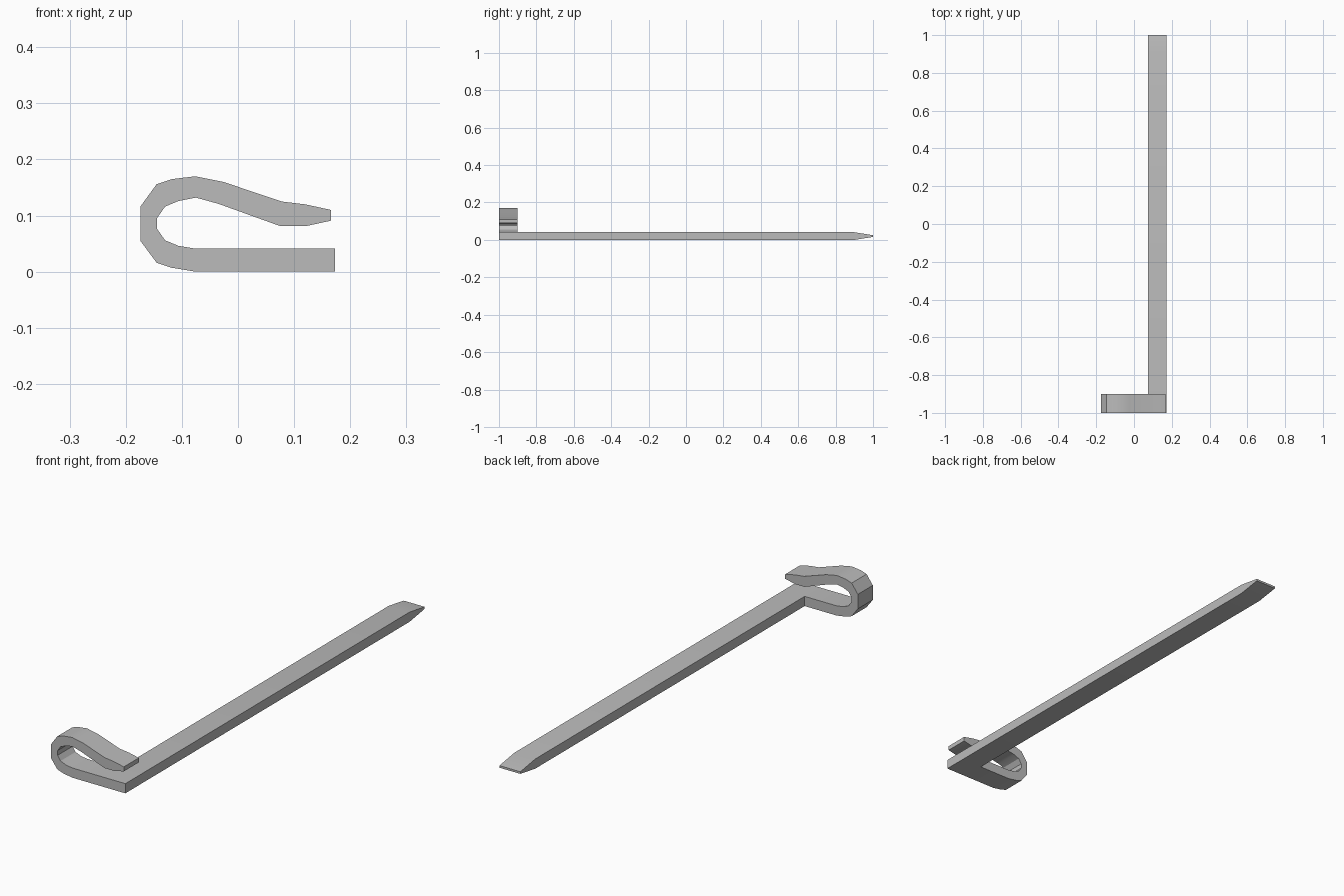
import bpy, bmesh, math

cube = bpy.data.objects.get("Cube")
if cube:
    bpy.data.objects.remove(cube, do_unlink=True)

steel = bpy.data.materials.new("grey_steel")
steel.use_nodes = True
GREY = (0.5, 0.5, 0.5, 1.0)
steel.diffuse_color = GREY
steel.node_tree.nodes["Principled BSDF"].inputs["Base Color"].default_value = GREY

LEFT, RIGHT, THICK = 0.075, 0.173, 0.041
FRONT, BACK = -1.0, -0.9
bm = bmesh.new()


def sweep(sections, cap_start, cap_end, skip=()):
    """Skin a row of four-cornered sections; skip holds (segment, side) gaps."""
    rings = [[bm.verts.new(p) for p in s] for s in sections]
    for i, (a, b) in enumerate(zip(rings, rings[1:])):
        for k in range(4):
            if (i, k) not in skip:
                n = (k + 1) % 4
                bm.faces.new((a[k], a[n], b[n], b[k]))
    if cap_start:
        bm.faces.new(rings[0])
    if cap_end:
        bm.faces.new(rings[-1])


# Long flat shaft with a wedge tip, open where the clip joins its side
def shaft_section(y, low, high):
    return [(LEFT, y, low), (RIGHT, y, low), (RIGHT, y, high), (LEFT, y, high)]


sweep([shaft_section(FRONT, 0, THICK), shaft_section(BACK, 0, THICK),
       shaft_section(0.9, 0, THICK), shaft_section(1.0, 0.016, 0.025)],
      True, True, skip={(0, 3)})

# Curled spring clip: outer and inner rails in x and z
outer = [(LEFT, 0), (-0.075, 0), (-0.118, 0.007), (-0.145, 0.016),
         (-0.174, 0.055), (-0.174, 0.116), (-0.145, 0.156), (-0.118, 0.165),
         (-0.076, 0.17), (-0.026, 0.16), (0.078, 0.125), (0.12, 0.12), (0.166, 0.11)]
inner = [(LEFT, THICK), (-0.075, THICK), (-0.106, 0.046), (-0.13, 0.056),
         (-0.144, 0.076), (-0.144, 0.096), (-0.13, 0.116), (-0.106, 0.126),
         (-0.075, 0.132), (-0.035, 0.121), (0.076, 0.081), (0.12, 0.081), (0.166, 0.091)]
sweep([[(ox, FRONT, oz), (ox, BACK, oz), (ix, BACK, iz), (ix, FRONT, iz)]
       for (ox, oz), (ix, iz) in zip(outer, inner)], False, True)

# Weld the clip root to the shaft
bmesh.ops.remove_doubles(bm, verts=bm.verts, dist=0.0005)
bmesh.ops.recalc_face_normals(bm, faces=bm.faces)
mesh = bpy.data.meshes.new("clip_pin")
bm.to_mesh(mesh)
bm.free()
mesh.materials.append(steel)
pin = bpy.data.objects.new("clip_pin", mesh)
bpy.context.collection.objects.link(pin)

bpy.ops.object.select_all(action="DESELECT")
pin.select_set(True)
bpy.context.view_layer.objects.active = pin
bpy.ops.object.shade_smooth_by_angle(angle=math.radians(30))
